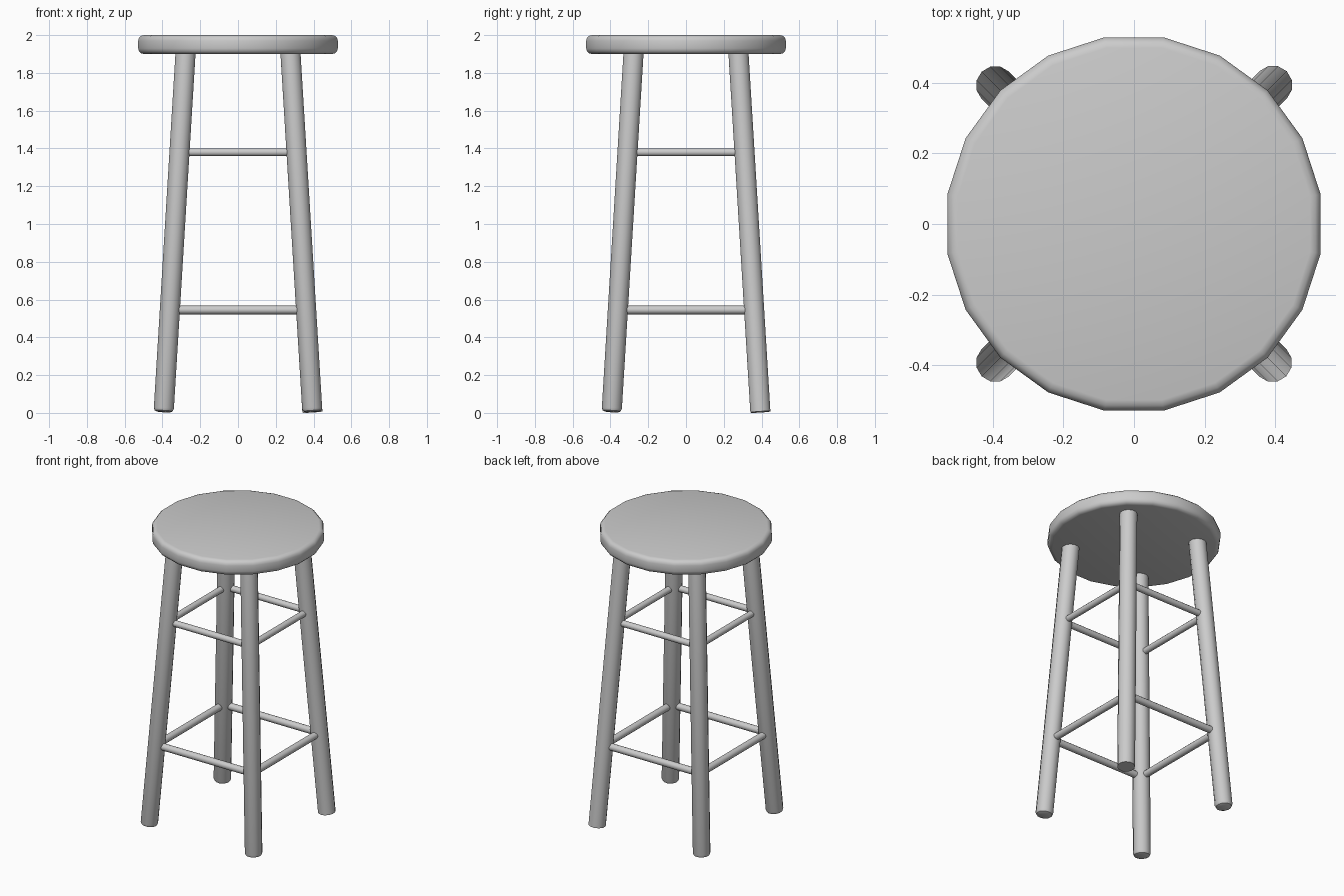
import bpy, bmesh, math
from mathutils import Vector, Matrix

if "Cube" in bpy.data.objects:
    bpy.data.objects.remove(bpy.data.objects["Cube"])

LEG_R = 0.055
FOOT, SLOPE = 0.394, 0.061      # leg axis offset at the floor and inward lean per unit height


def axis(z):
    return FOOT - SLOPE * z


def rod(name, a, b, radius, sides, spin=0.0, bevel=0.0, segments=2, both=False):
    """Cylinder from a to b, with an optional rounded rim at a (or at both ends)."""
    a, b = Vector(a), Vector(b)
    d = b - a
    bm = bmesh.new()
    bmesh.ops.create_cone(bm, cap_ends=True, segments=sides, radius1=radius,
                          radius2=radius, depth=d.length,
                          matrix=Matrix.Rotation(spin, 4, 'Z'))
    if bevel:
        low = -d.length / 2 + 1e-4
        rim = [e for e in bm.edges
               if all(v.co.z < low for v in e.verts)
               or (both and all(v.co.z > -low for v in e.verts))]
        bmesh.ops.bevel(bm, geom=rim, offset=bevel, segments=segments,
                        profile=0.5, affect='EDGES')
    rot = d.to_track_quat('Z', 'Y').to_matrix().to_4x4()
    bm.transform(Matrix.Translation((a + b) / 2) @ rot)
    mesh = bpy.data.meshes.new(name)
    bm.to_mesh(mesh)
    bm.free()
    obj = bpy.data.objects.new(name, mesh)
    bpy.context.collection.objects.link(obj)
    bpy.ops.object.select_all(action='DESELECT')
    obj.select_set(True)
    bpy.context.view_layer.objects.active = obj
    bpy.ops.object.shade_smooth_by_angle(angle=math.radians(40))
    return obj


# Round seat: 20 sides, softened top and bottom rims
rod("seat", (0, 0, 1.9), (0, 0, 2.0), 0.535, 20, math.radians(9),
    bevel=0.03, segments=3, both=True)

# Splayed legs: rounded feet, except the back right one, which is cut flat
for sx, side in ((-1, "left"), (1, "right")):
    for sy, end in ((-1, "front"), (1, "back")):
        z0, z1 = 0.005, 1.91
        flat = sx > 0 and sy > 0
        rod(f"{end}_{side}_leg",
            (sx * axis(z0), sy * axis(z0), z0), (sx * axis(z1), sy * axis(z1), z1),
            LEG_R, 12, bevel=0.0 if flat else 0.02)

# Two levels of rungs joining the legs on all four sides
for level, z, r in (("lower", 0.545, 0.023), ("upper", 1.38, 0.021)):
    c = axis(z)
    for s, fb, lr in ((-1, "front", "left"), (1, "back", "right")):
        rod(f"{level}_{fb}_rung", (-c, s * c, z), (c, s * c, z), r, 12)
        rod(f"{level}_{lr}_rung", (s * c, -c, z), (s * c, c, z), r, 12)
